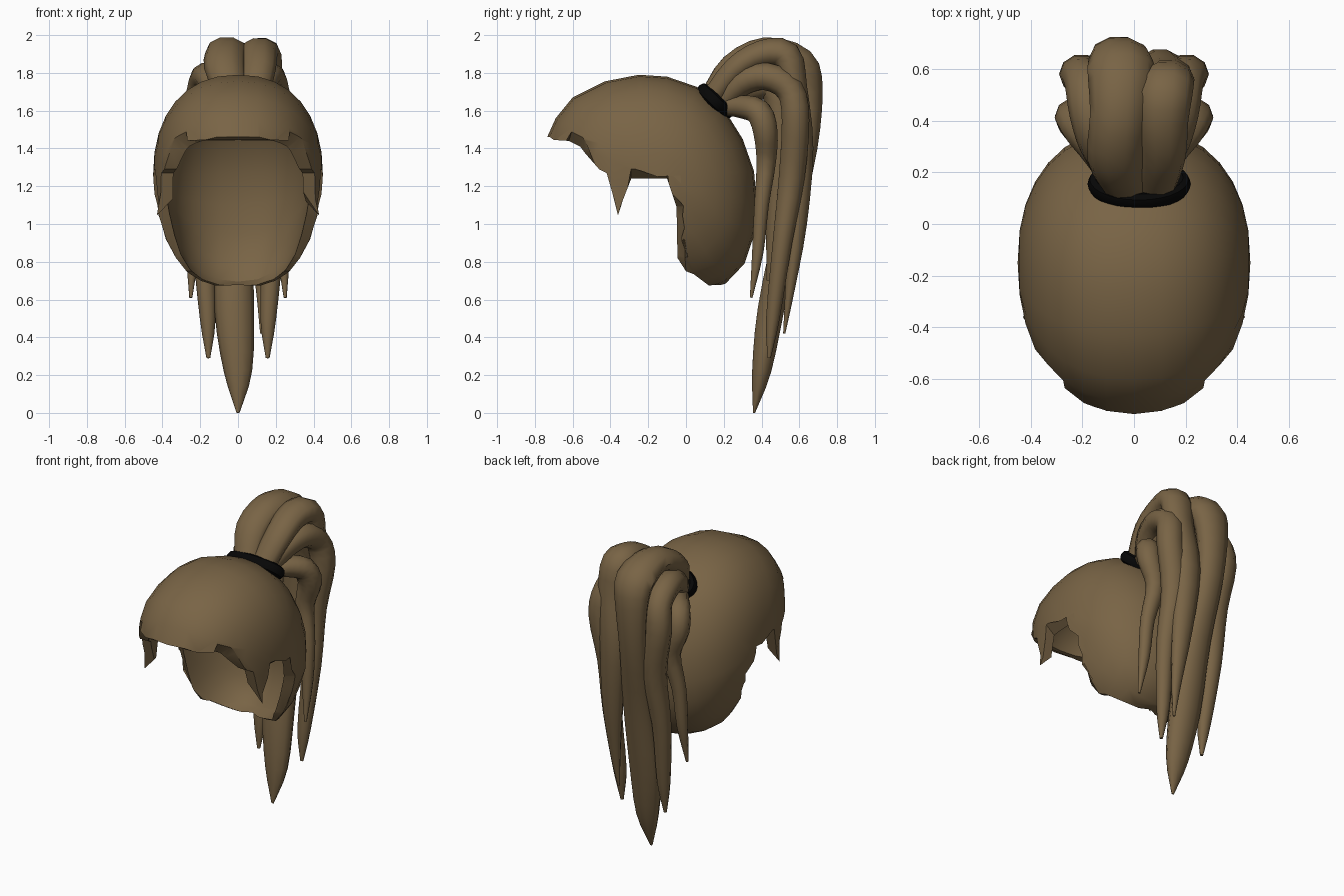
import bpy, bmesh, math
from mathutils import Vector
from mathutils.bvhtree import BVHTree

if "Cube" in bpy.data.objects:
    bpy.data.objects.remove(bpy.data.objects["Cube"])


def material(name, rgb):
    m = bpy.data.materials.new(name)
    m.diffuse_color = (*rgb, 1)
    m.use_nodes = True
    m.node_tree.nodes["Principled BSDF"].inputs["Base Color"].default_value = m.diffuse_color
    return m


BROWN = material("hair brown", (0.19, 0.127, 0.06))
BLACK = material("band black", (0.002, 0.002, 0.002))


def make(name, bm, mat, angle=None):
    bmesh.ops.recalc_face_normals(bm, faces=bm.faces[:])
    me = bpy.data.meshes.new(name)
    bm.to_mesh(me)
    bm.free()
    ob = bpy.data.objects.new(name, me)
    bpy.context.collection.objects.link(ob)
    if mat:
        me.materials.append(mat)
    if angle:
        smooth(ob, angle)
    return ob


def activate(ob):
    bpy.ops.object.select_all(action='DESELECT')
    ob.select_set(True)
    bpy.context.view_layer.objects.active = ob


def smooth(ob, angle):
    activate(ob)
    bpy.ops.object.shade_smooth_by_angle(angle=math.radians(angle))


def bridge(bm, a, b):
    n = len(a)
    for i in range(n):
        bm.faces.new((a[i], a[(i + 1) % n], b[(i + 1) % n], b[i]))


def fan(bm, ring, tip):
    for i in range(len(ring)):
        bm.faces.new((ring[i], ring[(i + 1) % len(ring)], tip))


# Scalp cap: side outline (y, z) narrowed towards a pole on each side
OUTLINE = [(-.735, 1.46), (-.69, 1.56), (-.6, 1.67), (-.43, 1.755), (-.25, 1.79),
           (-.1, 1.78), (.06, 1.725), (.2, 1.61), (.3, 1.45), (.36, 1.28), (.375, 1.1),
           (.36, .94), (.31, .79), (.21, .685), (.08, .64), (-.15, .62), (-.4, .7),
           (-.6, .9), (-.72, 1.2)]
CY, CZ, HALF_WIDTH, STEPS, BOXY = -.15, 1.25, .45, 16, .88
bm = bmesh.new()
rings = []
for k in range(1, STEPS):
    t = math.pi * k / STEPS
    x = HALF_WIDTH * math.copysign(abs(math.cos(t)) ** BOXY, math.cos(t))
    ring = []
    for y, z in OUTLINE:
        # rounder at the nape and brow, boxier elsewhere
        s = math.sin(t) ** (1.05 if z < .8 else .95 if y < -.65 else BOXY)
        ring.append(bm.verts.new((x, CY + (y - CY) * s, CZ + (z - CZ) * s)))
    rings.append(ring)
for a, b in zip(rings, rings[1:]):
    bridge(bm, a, b)
fan(bm, rings[0], bm.verts.new((HALF_WIDTH, CY, CZ)))
fan(bm, rings[-1], bm.verts.new((-HALF_WIDTH, CY, CZ)))
outer = BVHTree.FromBMesh(bm)
cap = make("hair_cap", bm, BROWN)

# The wall thins out towards the nape
wall = cap.vertex_groups.new(name="wall")
for v in cap.data.vertices:
    wall.add([v.index], min(1, max(.2, (v.co.z - .62) / .35)), 'REPLACE')

# Face opening with a jagged hairline, cut sideways through the cap
HAIRLINE = [(-1.2, 1.46), (-.72, 1.46), (-.7, 1.445), (-.62, 1.44), (-.56, 1.41),
            (-.53, 1.37), (-.46, 1.29), (-.42, 1.27), (-.36, 1.06), (-.29, 1.24),
            (-.1, 1.24), (-.05, 1.09), (-.045, .82),
            (0, .75), (.04, .735), (.12, .675), (.22, .68), (.22, .3), (-1.2, .3)]
bm = bmesh.new()
sides = [[bm.verts.new((x, y, z)) for y, z in HAIRLINE] for x in (-1, 1)]
bridge(bm, *sides)
for side in sides:
    bm.faces.new(side)
cutter = make("face_opening_cutter", bm, None)
cutter.hide_render = True

shell = cap.modifiers.new("thickness", 'SOLIDIFY')
shell.thickness, shell.offset, shell.vertex_group = .06, -1, "wall"
cut = cap.modifiers.new("opening", 'BOOLEAN')
cut.operation, cut.solver, cut.object = 'DIFFERENCE', 'EXACT', cutter
activate(cap)
for m in ("thickness", "opening"):
    bpy.ops.object.modifier_apply(modifier=m)
bpy.data.objects.remove(cutter)

# Slant the rim and sharpen the temple points
for v in cap.data.vertices:
    x, y, z = v.co
    if y < -.3 and z < 1.1:
        v.co = (math.copysign(.43, x), -.36, 1.045)
        continue
    if outer.find_nearest(v.co)[3] > .006:
        continue
    shift = None
    if abs(z - 1.24) < .008 and -.3 < y < -.09:
        shift = Vector((0, 0, .05))
    elif abs(y + .047) < .008 and .81 < z < 1.1:
        shift = Vector((0, .04, 0))
    elif -.625 < y < -.45 and 1.36 < z < 1.446 and .2 < abs(x) < .36:
        shift = Vector((0, .01, .05))
    if shift:
        v.co = outer.find_nearest(v.co + shift)[0]
smooth(cap, 30)

# Hair band: tilted oval ring
bm = bmesh.new()
N, M = 28, 8
ac = Vector((0, .72, -.69))
ax = Vector((0, .69, .72))
loops = []
for i in range(N):
    u = 2 * math.pi * i / N
    loop = []
    for j in range(M):
        v = 2 * math.pi * j / M
        r = .03 * math.cos(v)
        p = Vector((.02, .155, 1.65)) + Vector((1, 0, 0)) * (.17 + r) * math.cos(u)
        p += ac * (.09 + r) * math.sin(u) + ax * .036 * math.sin(v)
        loop.append(bm.verts.new(p))
    loops.append(loop)
for i in range(N):
    bridge(bm, loops[i], loops[(i + 1) % N])
make("hair_band", bm, BLACK, 40)


# Ponytail locks: tapered oval tubes through (x, y, z, half width)
def lock(name, pts, flat, mirror=False, sides=10, sub=3):
    P = [Vector(p) for p in pts]
    P = [P[0] * 2 - P[1]] + P + [P[-1] * 2 - P[-2]]
    path = []
    for i in range(1, len(P) - 2):
        a, b, c, d = P[i - 1:i + 3]
        for k in range(sub):
            t = k / sub
            path.append(.5 * (2 * b + (c - a) * t + (2 * a - 5 * b + 4 * c - d) * t * t
                              + (3 * b - a - 3 * c + d) * t ** 3))
    path.append(P[-2])
    bm = bmesh.new()
    flip = -1 if mirror else 1
    loops = []
    for i, p in enumerate(path):
        d = (path[min(i + 1, len(path) - 1)] - path[max(i - 1, 0)]).xyz
        d.normalize()
        nrm = Vector((1, 0, 0)).cross(d).normalized()
        wide = d.cross(nrm).normalized()
        w = max(p.w, .006)
        loop = []
        for j in range(sides):
            u = 2 * math.pi * j / sides
            v = p.xyz + wide * w * math.cos(u) + nrm * w * flat * math.sin(u)
            loop.append(bm.verts.new((v.x * flip, v.y, v.z)))
        loops.append(loop)
    for a, b in zip(loops, loops[1:]):
        bridge(bm, a, b)
    bm.faces.new(loops[0])
    bm.faces.new(loops[-1])
    make(name, bm, BROWN, 50)


lock("main_lock", [(-.03, .13, 1.68, .08), (-.07, .25, 1.83, .11), (-.06, .42, 1.915, .11),
                   (-.05, .6, 1.85, .13), (-.06, .65, 1.7, .11), (-.06, .635, 1.4, .09),
                   (-.03, .54, 1.0, .1), (-.02, .45, .55, .105), (0, .4, .22, .075),
                   (0, .36, 0, .008)], .7)
lock("second_lock", [(.08, .14, 1.67, .08), (.11, .26, 1.82, .09), (.11, .4, 1.9, .1),
                     (.12, .53, 1.89, .11), (.13, .57, 1.72, .1), (.1, .61, 1.4, .09),
                     (.12, .59, 1.0, .07), (.13, .55, .65, .035), (.125, .52, .42, .008)], .75)
SIDE = [(.08, .18, 1.63, .06), (.13, .3, 1.75, .08), (.165, .43, 1.78, .085),
        (.185, .55, 1.71, .085), (.205, .58, 1.55, .085), (.16, .56, 1.25, .08),
        (.18, .51, .9, .06), (.16, .46, .5, .042), (.157, .44, .29, .01)]
LOW = [(.1, .2, 1.62, .05), (.15, .3, 1.62, .07), (.21, .385, 1.59, .08),
       (.23, .42, 1.49, .075), (.19, .425, 1.33, .06), (.23, .4, 1.1, .045),
       (.24, .38, .85, .035), (.25, .345, .61, .008)]
CORE = [(.04, .19, 1.64, .08), (.06, .33, 1.72, .1), (.07, .46, 1.72, .1),
        (.08, .5, 1.55, .09), (.07, .49, 1.25, .08), (.06, .47, .95, .06),
        (.05, .45, .7, .03)]
for label, mir in (("right", False), ("left", True)):
    lock(label + "_side_lock", SIDE, .9, mir)
    lock(label + "_low_lock", LOW, .9, mir)
    lock(label + "_core_lock", CORE, .8, mir)
